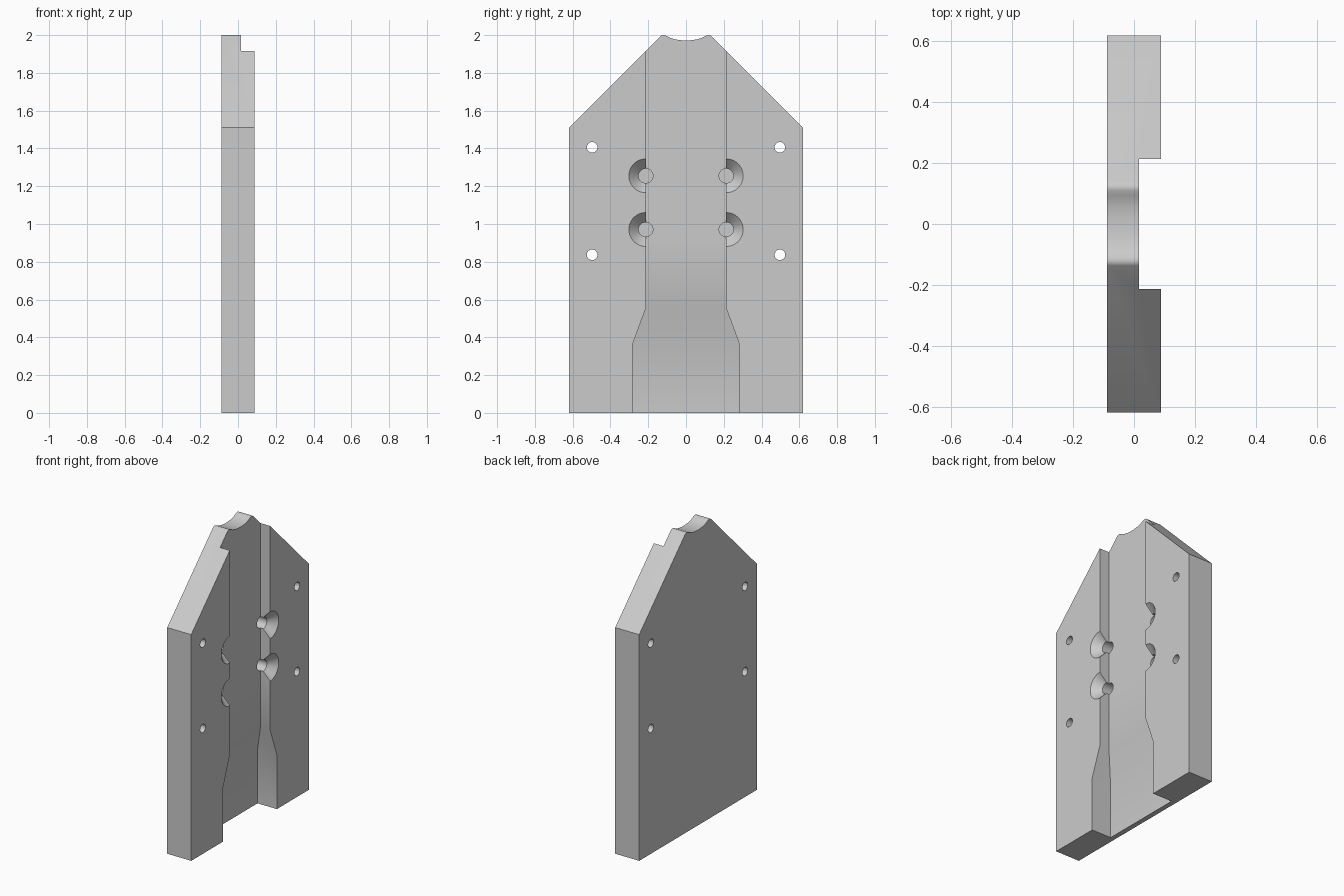
import bpy, bmesh
from math import cos, sin, tau, radians

if "Cube" in bpy.data.objects:
    bpy.data.objects.remove(bpy.data.objects["Cube"])

FRONT, FLOOR, DEEP = 0.0885, 0.017, -0.055   # x of face, channel floor, pocket floor


def loft(name, rings):
    """Closed solid joining rings of equal point count."""
    bm = bmesh.new()
    loops = [[bm.verts.new(p) for p in ring] for ring in rings]
    n = len(loops[0])
    for a, b in zip(loops, loops[1:]):
        for i in range(n):
            j = (i + 1) % n
            bm.faces.new((a[i], a[j], b[j], b[i]))
    bm.faces.new(loops[0])
    bm.faces.new(loops[-1])
    bmesh.ops.recalc_face_normals(bm, faces=bm.faces)
    mesh = bpy.data.meshes.new(name)
    bm.to_mesh(mesh)
    bm.free()
    obj = bpy.data.objects.new(name, mesh)
    bpy.context.collection.objects.link(obj)
    return obj


def turned(name, y, z, sections, sides=48):
    """Solid of revolution about an x-parallel axis; sections are (x, radius)."""
    return loft(name, [[(x, y + r * cos(tau * i / sides), z + r * sin(tau * i / sides))
                        for i in range(sides)] for x, r in sections])


def cut(target, cutter):
    cutter.hide_render = True
    mod = target.modifiers.new("cut", 'BOOLEAN')
    mod.operation = 'DIFFERENCE'
    mod.solver = 'EXACT'
    mod.object = cutter
    bpy.context.view_layer.objects.active = target
    bpy.ops.object.modifier_apply(modifier=mod.name)
    bpy.data.objects.remove(cutter)


# Plate: half outline mirrored, with a shallow rounded dip at the peak
half = [(0.62, 0), (0.62, 1.51), (0.137, 1.993), (0.13, 1.998), (0.12, 2.0),
        (0.11, 1.998), (0.095, 1.991), (0.08, 1.984), (0.06, 1.978),
        (0.04, 1.9745), (0.02, 1.9725)]
outline = half + [(0, 1.972)] + [(-y, z) for y, z in reversed(half)]
plate = loft("grooved_plate", [[(x, y, z) for y, z in outline] for x in (-FRONT, FRONT)])

# Channel: deep wide pocket at the bottom, ramp, then shallow narrow groove
stations = [(-0.1, 0.284, DEEP), (0.36, 0.284, DEEP), (0.553, 0.213, FLOOR), (2.1, 0.213, FLOOR)]
cut(plate, loft("channel_cutter", [[(f, -w, z), (0.3, -w, z), (0.3, w, z), (f, w, z)]
                                   for z, w, f in stations]))

for side in (-1, 1):
    # Countersunk blind screw holes on the channel edges
    for z in (1.255, 0.971):
        cut(plate, turned("screw_cutter", side * 0.213, z,
                          [(-0.05, 0.038), (0.037, 0.038), (FRONT, 0.0895), (FRONT + 0.02, 0.109)]))
    # Small through holes
    for z in (1.406, 0.837):
        cut(plate, turned("hole_cutter", side * 0.497, z, [(-0.2, 0.028), (0.2, 0.028)], 32))

# Smooth curved cuts, crisp edges elsewhere
bpy.ops.object.select_all(action='DESELECT')
plate.select_set(True)
bpy.context.view_layer.objects.active = plate
bpy.ops.object.shade_smooth_by_angle(angle=radians(28))
